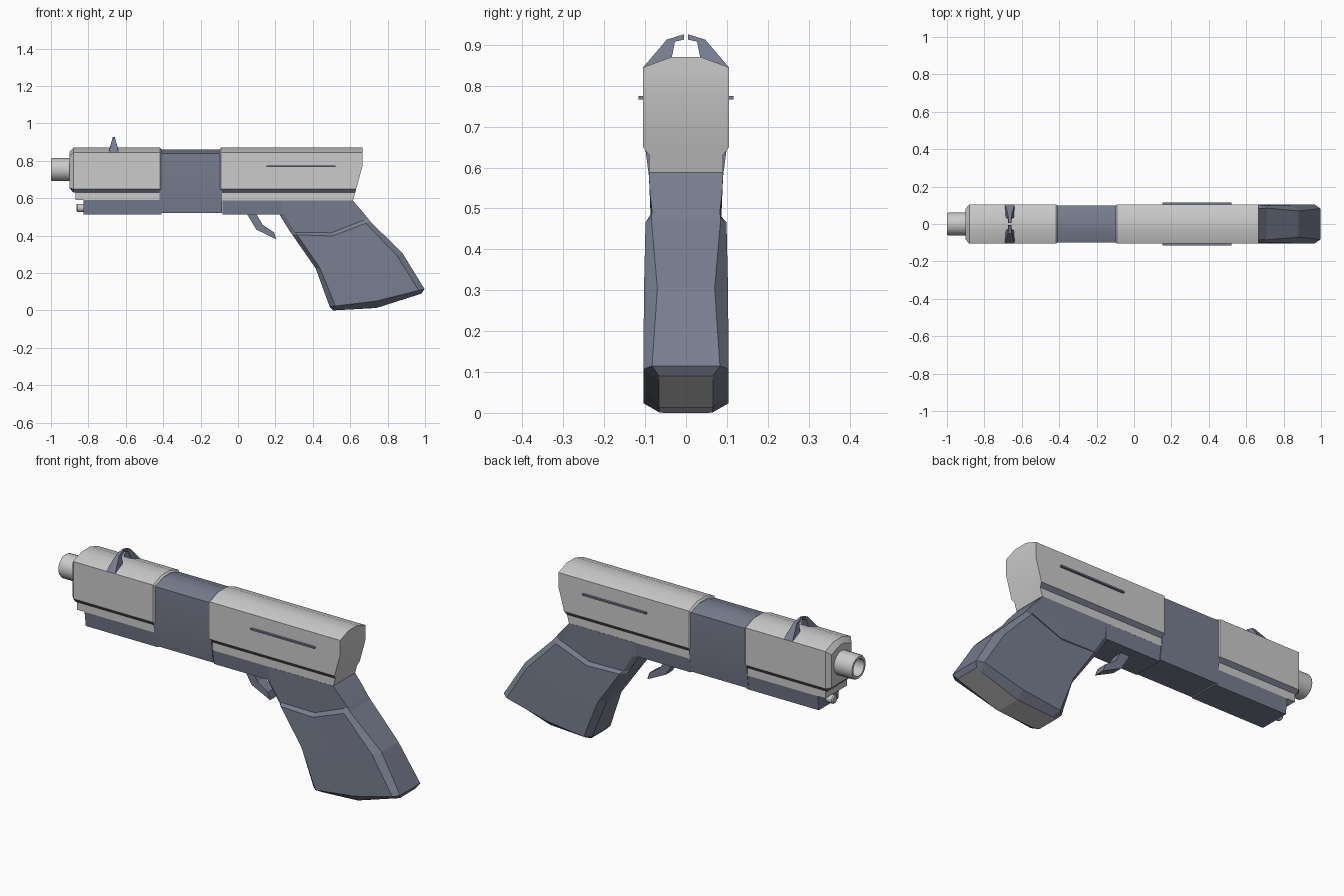
import bpy, bmesh, math

if "Cube" in bpy.data.objects:
    bpy.data.objects.remove(bpy.data.objects["Cube"])


def material(name, rgb):
    m = bpy.data.materials.new(name)
    m.diffuse_color = (*rgb, 1)
    m.use_nodes = True
    m.node_tree.nodes["Principled BSDF"].inputs["Base Color"].default_value = m.diffuse_color
    return m


DARK = material("dark_blue", (0.19, 0.21, 0.28))
GREY = material("light_grey", (0.55, 0.55, 0.54))


def finish(name, bm, mats, angle=30):
    bmesh.ops.recalc_face_normals(bm, faces=bm.faces)
    me = bpy.data.meshes.new(name)
    bm.to_mesh(me)
    bm.free()
    ob = bpy.data.objects.new(name, me)
    bpy.context.collection.objects.link(ob)
    for m in mats:
        me.materials.append(m)
    if angle:
        bpy.ops.object.select_all(action='DESELECT')
        ob.select_set(True)
        bpy.context.view_layer.objects.active = ob
        bpy.ops.object.shade_smooth_by_angle(angle=math.radians(angle))
    return ob


def loft(name, halves, mats, bands=(), end_mat=0, angle=30):
    """Skin half-sections (x, y, z), each mirrored across y, and cap the ends."""
    bm = bmesh.new()
    rings = []
    for h in halves:
        full = h + [(x, -y, z) for x, y, z in reversed(h)]
        rings.append([bm.verts.new(p) for p in full])
    n = len(rings[0])
    for a, b in zip(rings, rings[1:]):
        for i in range(n):
            j = (i + 1) % n
            f = bm.faces.new((a[i], a[j], b[j], b[i]))
            if i in bands or n - 2 - i in bands:
                f.material_index = 1
    for r, mi in ((rings[0], 0), (rings[-1], end_mat)):
        for i in range(n // 2 - 1):
            bm.faces.new((r[i], r[i + 1], r[n - 2 - i], r[n - 1 - i])).material_index = mi
    return finish(name, bm, mats, angle)


def section(profile, x, d=0.0):
    """Place a (y, z) profile at x, shrunk by d."""
    zs = [z for _, z in profile]
    lo, hi = min(zs) + d, max(zs) - d
    return [(x, y - d, max(lo, min(hi, z - d if z > 0.8 else z))) for y, z in profile]


def tube(name, z, rings, mats, sides=24):
    """Turned part along x from (x, radius) pairs."""
    bm = bmesh.new()
    loops = [[bm.verts.new((x, r * math.cos(2 * math.pi * k / sides),
                            z + r * math.sin(2 * math.pi * k / sides)))
              for k in range(sides)] for x, r in rings]
    for a, b in zip(loops, loops[1:]):
        for k in range(sides):
            j = (k + 1) % sides
            bm.faces.new((a[k], a[j], b[j], b[k]))
    bm.faces.new(loops[0])
    bm.faces.new(loops[-1])
    return finish(name, bm, mats)


# Front slide with chamfered nose, and the rail under it
upper = [(0.037, 0.87), (0.105, 0.845), (0.105, 0.77), (0.105, 0.65), (0.09, 0.63)]
rail = [(0.09, 0.632), (0.09, 0.59)]
loft("front_slide", [section(upper, -0.9, 0.022), section(upper, -0.88),
                     section(upper, -0.418), section(upper, -0.408, 0.008)],
     [GREY, DARK], bands=(3,))
loft("front_rail", [section(rail, -0.87), section(rail, -0.408)], [GREY])

# Rear slide with a raked back
full = upper + [(0.09, 0.588)]
back = [(0.665 if z >= 0.77 else 0.665 - (0.77 - z) * 0.275, y, z) for y, z in full]
loft("rear_slide", [section(full, -0.1, 0.008), section(full, -0.09), back],
     [GREY, DARK], bands=(3,))

# Dark middle body
mid = [(0.036, 0.86), (0.1, 0.838), (0.1, 0.65), (0.083, 0.52)]
loft("middle_body", [section(mid, -0.42), section(mid, -0.085)], [DARK])

# Lower frame, front and rear
low = [(0.09, 0.59), (0.08, 0.513)]
for name, x0, x1 in (("front_frame", -0.825, -0.408), ("rear_frame", -0.083, 0.26)):
    loft(name, [section(low, x0), section(low, x1)], [DARK])

# Barrel and guide rod
tube("barrel", 0.753, [(-0.88, 0.062), (-0.992, 0.062), (-1.0, 0.057),
                       (-1.0, 0.045), (-0.94, 0.045)], [GREY])
tube("guide_rod", 0.548, [(-0.81, 0.022), (-0.857, 0.022), (-0.863, 0.017)], [GREY], 16)


# Grip: front, middle and back points of each station, with half widths
def station(f, m, b, wf, w, wb, t=0.12):
    def mix(p, q):
        return (p[0] + (q[0] - p[0]) * t, p[1] + (q[1] - p[1]) * t)
    pts = [(f, wf), (mix(f, m), w), (m, w), (mix(b, m), w), (b, wb)]
    return [(p[0], y, p[1]) for p, y in pts]


loft("grip", [
    station((0.215, 0.588), (0.42, 0.588), (0.613, 0.588), 0.08, 0.091, 0.091),
    station((0.22, 0.515), (0.43, 0.515), (0.66, 0.535), 0.075, 0.088, 0.088),
    station((0.28, 0.418), (0.50, 0.415), (0.695, 0.492), 0.07, 0.084, 0.083),
    station((0.29, 0.405), (0.505, 0.398), (0.708, 0.475), 0.07, 0.099, 0.085),
    station((0.415, 0.225), (0.62, 0.22), (0.88, 0.305), 0.06, 0.103, 0.07),
    station((0.49, 0.02), (0.74, 0.05), (0.997, 0.115), 0.075, 0.104, 0.083),
    station((0.51, 0.0), (0.74, 0.013), (0.982, 0.09), 0.055, 0.066, 0.066),
], [DARK, GREY], end_mat=1, angle=0)

# Trigger
outer = [(0.045, 0.52), (0.098, 0.432), (0.205, 0.38)]
inner = [(0.095, 0.52), (0.132, 0.458), (0.192, 0.418)]
bm = bmesh.new()
grid = [[[bm.verts.new((x, y, z)) for y in (-0.028, 0.028)] for x, z in line]
        for line in (outer, inner)]
for k in range(3):
    (a, b), (c, d) = grid[0][k], grid[1][k]
    if k != 1:
        bm.faces.new((a, b, d, c))
    if k < 2:
        (e, f), (g, h) = grid[0][k + 1], grid[1][k + 1]
        for quad in ((a, e, g, c), (b, f, h, d), (a, b, f, e), (c, d, h, g)):
            bm.faces.new(quad)
finish("trigger", bm, [DARK], 0)

# Sight prongs and side slots, one per side
prong = [((0.105, 0.845), (0.035, 0.868), 0.026, 0.022),
         ((0.047, 0.913), (0.027, 0.908), 0.009, 0.010),
         ((0.005, 0.926), (0.005, 0.913), 0.006, 0.009)]
for side, s in (("left", -1), ("right", 1)):
    bm = bmesh.new()
    rings = [[bm.verts.new((-0.664 + dx, s * p[0], p[1]))
              for p, dx in ((o, -wo), (o, wo), (i, wi), (i, -wi))]
             for o, i, wo, wi in prong]
    for a, b in zip(rings, rings[1:]):
        for k in range(4):
            j = (k + 1) % 4
            bm.faces.new((a[k], a[j], b[j], b[k]))
    bm.faces.new(rings[0])
    bm.faces.new(rings[-1])
    finish("sight_prong_" + side, bm, [DARK], 0)

    bm = bmesh.new()
    bmesh.ops.create_cube(bm, size=1)
    for v in bm.verts:
        v.co = (0.337 + v.co.x * 0.37, s * 0.108 + v.co.y * 0.016, 0.771 + v.co.z * 0.008)
    finish("side_slot_" + side, bm, [DARK], 0)
